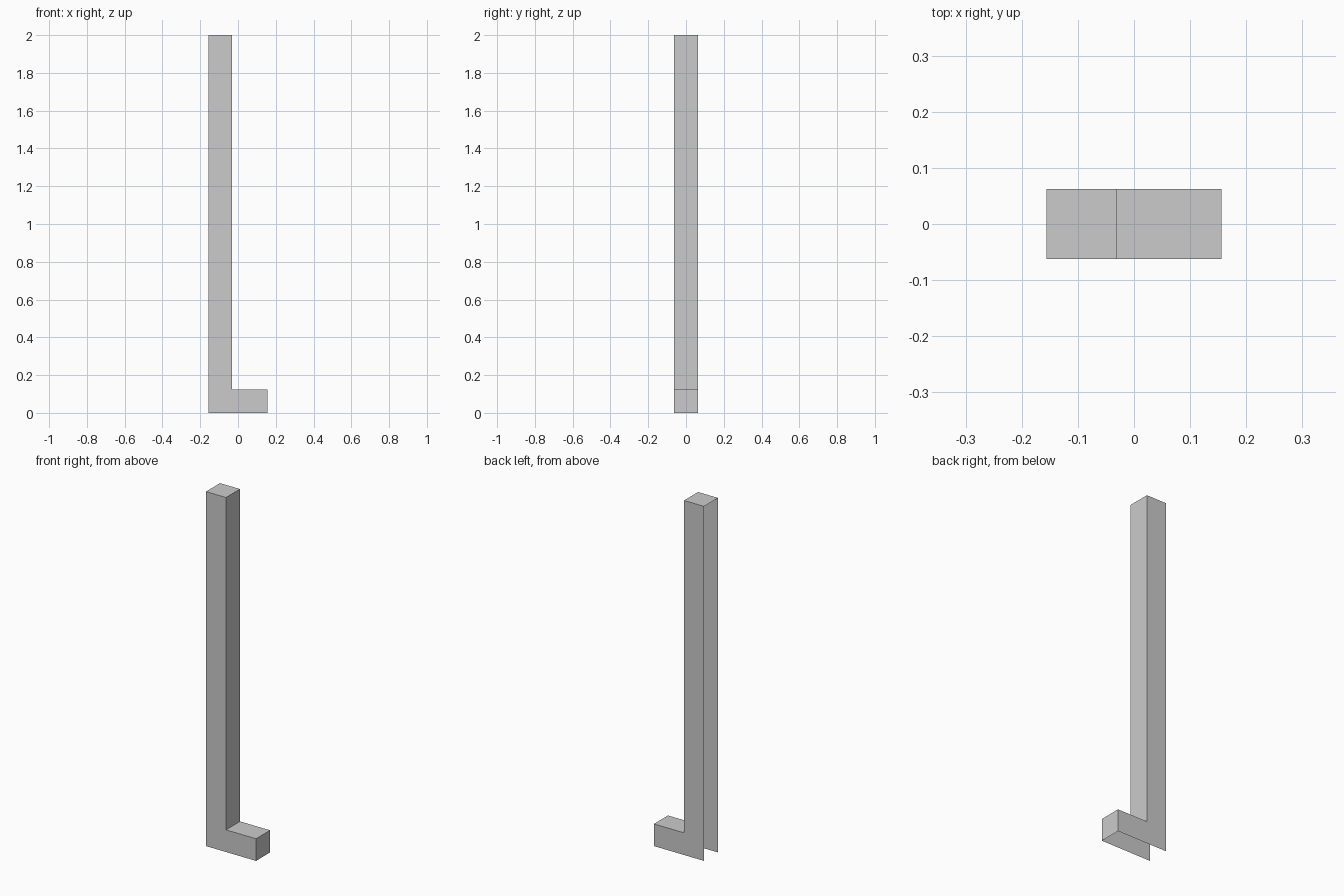
import bpy, bmesh

if "Cube" in bpy.data.objects:
    bpy.data.objects.remove(bpy.data.objects["Cube"])

# L-shaped profile in the XZ plane, running from the open bottom corner round
W = 0.0625
profile = [(-0.15625, 0), (0.15625, 0), (0.15625, 0.125),
           (-0.03125, 0.125), (-0.03125, 2), (-0.15625, 2)]

bm = bmesh.new()
front = [bm.verts.new((x, -W, z)) for x, z in profile]
back = [bm.verts.new((x, W, z)) for x, z in profile]

# front and back L faces
bm.faces.new(front)
bm.faces.new(back[::-1])

# side strips: foot end, foot top, post inner side, post top
# (the underside and the outer left side are open)
for i in range(1, 5):
    bm.faces.new((front[i + 1], front[i], back[i], back[i + 1]))

mesh = bpy.data.meshes.new("corner_post_with_foot")
bm.to_mesh(mesh)
bm.free()
post = bpy.data.objects.new("corner_post_with_foot", mesh)
bpy.context.collection.objects.link(post)
